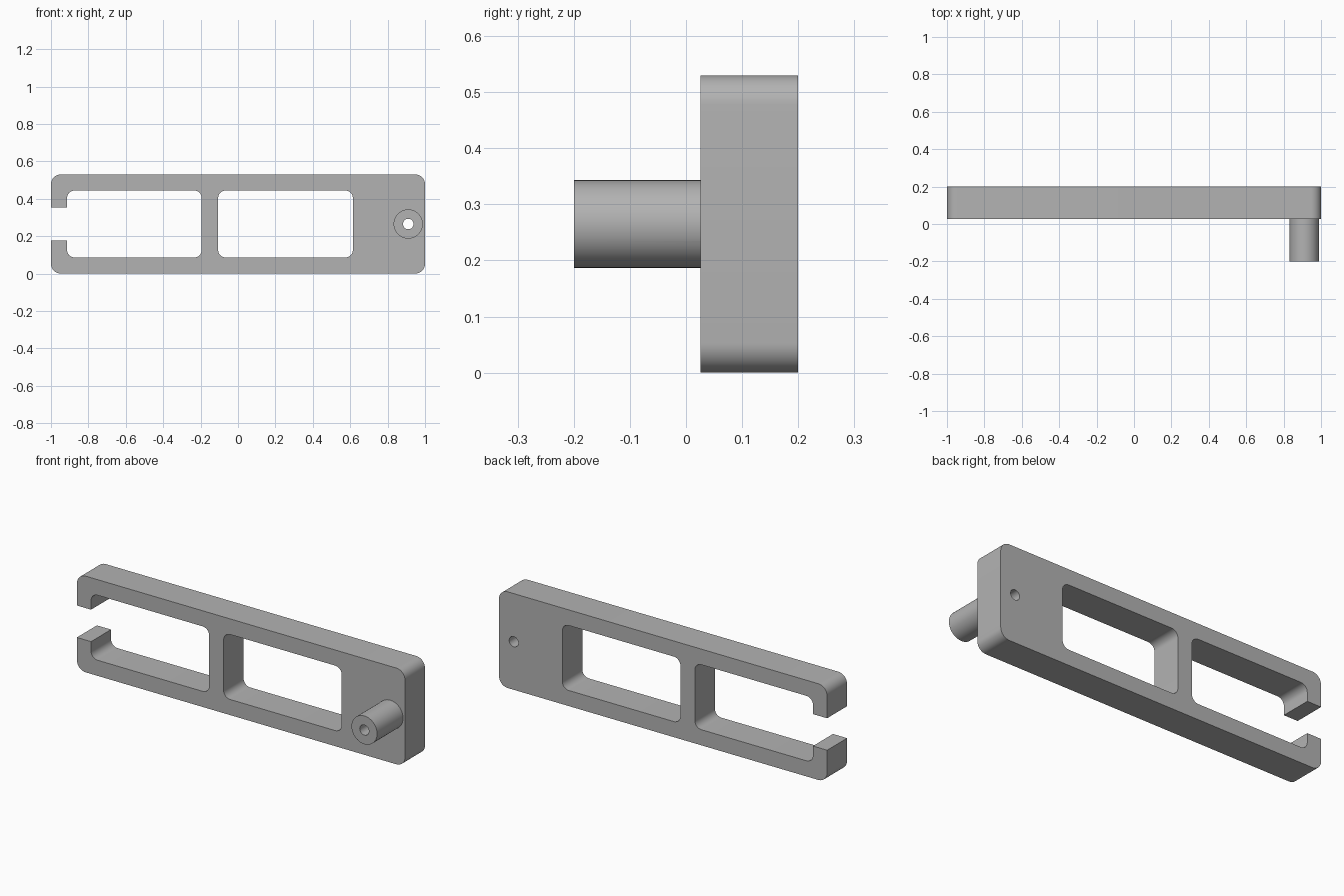
import bpy, bmesh, math

cube = bpy.data.objects.get("Cube")
if cube:
    bpy.data.objects.remove(cube, do_unlink=True)

HEIGHT = 0.53
MID_Z = HEIGHT / 2
FRONT, BACK, PEG_TIP = 0.026, 0.2, -0.2
PEG_X = 0.91

grey = bpy.data.materials.new("plain grey")
grey.use_nodes = True
colour = (0.45, 0.45, 0.45, 1)
grey.diffuse_color = colour
grey.node_tree.nodes["Principled BSDF"].inputs["Base Color"].default_value = colour


def prism(name, outline, y0, y1):
    """Extrude an (x, z) outline from y0 to y1."""
    bm = bmesh.new()
    face = bm.faces.new([bm.verts.new((x, y0, z)) for x, z in outline])
    new = bmesh.ops.extrude_face_region(bm, geom=[face])["geom"]
    verts = [g for g in new if isinstance(g, bmesh.types.BMVert)]
    bmesh.ops.translate(bm, verts=verts, vec=(0, y1 - y0, 0))
    bmesh.ops.recalc_face_normals(bm, faces=bm.faces)
    mesh = bpy.data.meshes.new(name)
    bm.to_mesh(mesh)
    bm.free()
    mesh.materials.append(grey)
    obj = bpy.data.objects.new(name, mesh)
    bpy.context.collection.objects.link(obj)
    return obj


def arc(cx, cz, r, start, sweep, steps):
    return [(cx + r * math.cos(start + sweep * i / steps),
             cz + r * math.sin(start + sweep * i / steps)) for i in range(steps + 1)]


def rounded(x0, x1, z0, z1, r, steps=10):
    corners = [(x1 - r, z1 - r), (x0 + r, z1 - r), (x0 + r, z0 + r), (x1 - r, z0 + r)]
    return [p for i, (cx, cz) in enumerate(corners)
            for p in arc(cx, cz, r, i * math.pi / 2, math.pi / 2, steps)]


def circle(r, steps):
    return arc(PEG_X, MID_Z, r, 0, math.tau, steps)[:-1]


def combine(target, other, operation):
    mod = target.modifiers.new(operation.title(), "BOOLEAN")
    mod.operation, mod.solver, mod.object = operation, "EXACT", other
    bpy.context.view_layer.objects.active = target
    bpy.ops.object.modifier_apply(modifier=mod.name)
    bpy.data.objects.remove(other, do_unlink=True)


# Flat body with rounded ends, and the peg joined to its front
frame = prism("slotted_frame", rounded(-1, 1, 0, HEIGHT, 0.053), FRONT, BACK)
combine(frame, prism("peg", circle(0.078, 64), PEG_TIP, FRONT + 0.05), "UNION")

# Two windows, the open mouth at the end, and the bore through the peg
cuts = {
    "left_window": rounded(-0.914, -0.194, 0.086, 0.444, 0.04),
    "right_window": rounded(-0.106, 0.614, 0.086, 0.444, 0.04),
    "end_mouth": [(-1.1, 0.178), (-0.8, 0.178), (-0.8, 0.354), (-1.1, 0.354)],
    "peg_bore": circle(0.028, 40),
}
for name, outline in cuts.items():
    combine(frame, prism(name, outline, PEG_TIP - 0.1, BACK + 0.1), "DIFFERENCE")

# Smooth the rounded corners and peg, keep the edges sharp
bpy.ops.object.select_all(action="DESELECT")
frame.select_set(True)
bpy.context.view_layer.objects.active = frame
bpy.ops.object.shade_smooth_by_angle(angle=math.radians(30))
